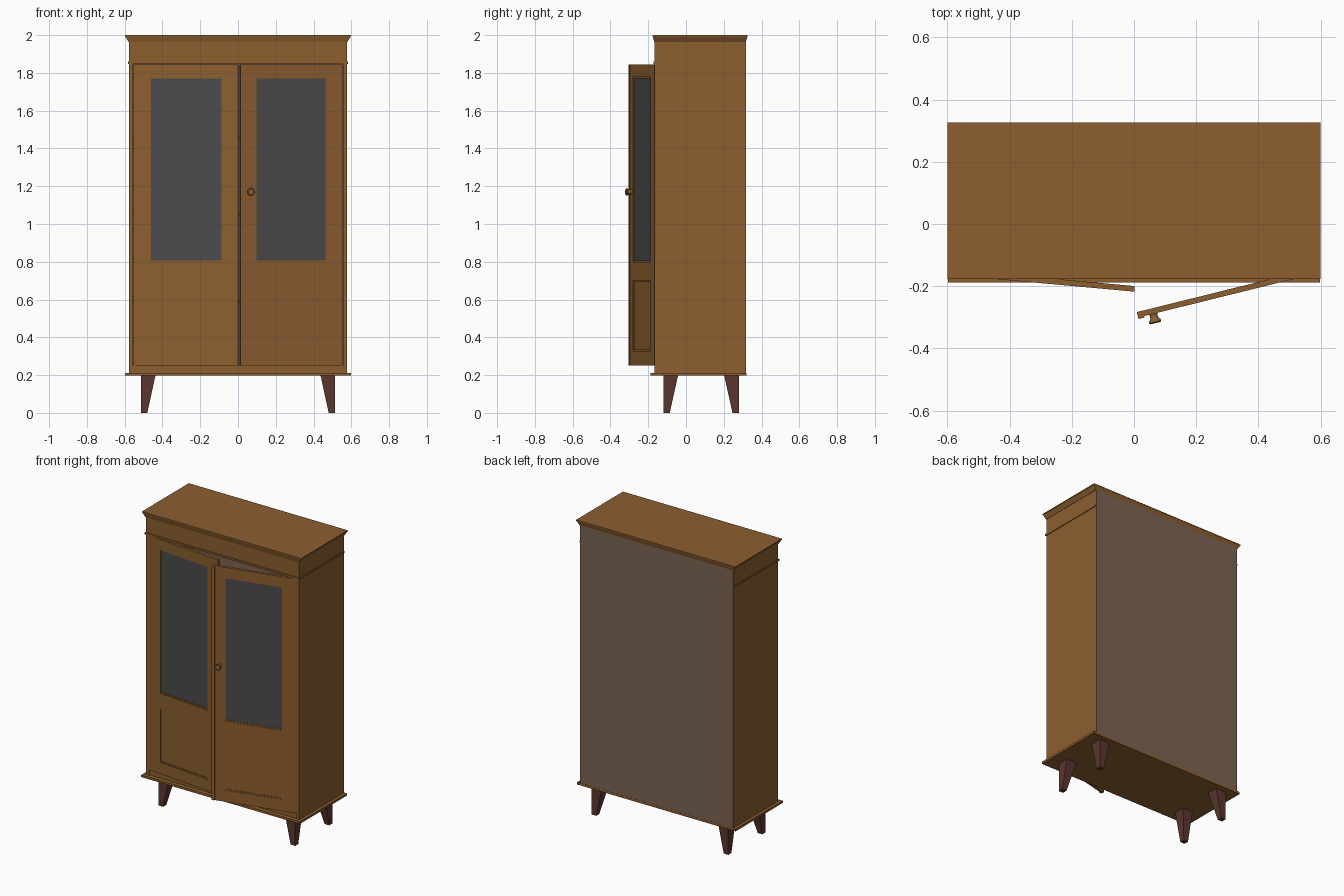
import bpy, bmesh, math
from mathutils import Matrix, Vector

if "Cube" in bpy.data.objects:
    bpy.data.objects.remove(bpy.data.objects["Cube"])


def material(name, rgb):
    m = bpy.data.materials.new(name)
    m.diffuse_color = (*rgb, 1)
    m.use_nodes = True
    m.node_tree.nodes["Principled BSDF"].inputs["Base Color"].default_value = m.diffuse_color
    return m


WOOD = material("warm wood", (0.262, 0.114, 0.028))
PANEL = material("grey brown backing", (0.205, 0.128, 0.086))
GLASS = material("dark glass", (0.070, 0.070, 0.070))
LEG = material("dark leg wood", (0.105, 0.037, 0.029))


def frustum(bm, lo, hi):
    """Closed block between two rectangles (x0, x1, y0, y1, z)."""
    rings = []
    for x0, x1, y0, y1, z in (lo, hi):
        rings.append([bm.verts.new(p) for p in
                      ((x0, y0, z), (x1, y0, z), (x1, y1, z), (x0, y1, z))])
    a, b = rings
    bm.faces.new(a[::-1])
    bm.faces.new(b)
    for i in range(4):
        j = (i + 1) % 4
        bm.faces.new((a[i], a[j], b[j], b[i]))


def block(bm, x0, x1, y0, y1, z0, z1):
    frustum(bm, (x0, x1, y0, y1, z0), (x0, x1, y0, y1, z1))


def finish(name, bm, mat, matrix=None):
    if matrix is not None:
        bm.transform(matrix)
    bmesh.ops.recalc_face_normals(bm, faces=bm.faces[:])
    me = bpy.data.meshes.new(name)
    bm.to_mesh(me)
    bm.free()
    me.materials.append(mat)
    ob = bpy.data.objects.new(name, me)
    bpy.context.collection.objects.link(ob)
    return ob


def box(name, mat, *dims, matrix=None):
    bm = bmesh.new()
    block(bm, *dims)
    return finish(name, bm, mat, matrix)


FRONT, BACK, HALF = -0.167, 0.316, 0.577

# carcass
box("base_board", WOOD, -0.597, 0.597, -0.188, 0.319, 0.197, 0.212)
for s, side in ((-1, "left"), (1, "right")):
    x0, x1 = sorted((s * HALF, s * 0.555))
    box(side + "_side", WOOD, x0, x1, FRONT, BACK, 0.212, 1.85)
box("bottom_rail", WOOD, -0.555, 0.555, -0.160, 0.30, 0.212, 0.25)
box("back_panel", PANEL, -0.575, 0.575, 0.306, 0.318, 0.212, 1.972)
for i, z in enumerate((0.59, 1.05, 1.455)):
    box("shelf_%d" % (i + 1), WOOD, -0.555, 0.555, -0.125, 0.306, z - 0.008, z + 0.008)

# frieze, thin moulding and flared cornice
box("frieze", WOOD, -HALF, HALF, FRONT, BACK, 1.855, 1.965)
box("moulding", WOOD, -0.582, 0.582, -0.173, 0.316, 1.847, 1.859)
bm = bmesh.new()
frustum(bm, (-0.579, 0.579, -0.168, 0.317, 1.963), (-0.597, 0.597, -0.176, 0.325, 1.993))
block(bm, -0.599, 0.599, -0.177, 0.326, 1.993, 2.0)
finish("cornice", bm, WOOD)

# tapered legs, straight on the outer corner sides
for s, side in ((-1, "left"), (1, "right")):
    for front, ya, top_y, low_y in (("front", -0.12, -0.042, -0.086), ("back", 0.28, 0.202, 0.246)):
        def rect(xi, yi, z):
            xs, ys = sorted((s * 0.514, s * xi)), sorted((ya, yi))
            return (*xs, *ys, z)
        bm = bmesh.new()
        frustum(bm, rect(0.480, low_y, 0.0), rect(0.437, top_y, 0.198))
        finish("%s_%s_leg" % (front, side), bm, LEG)

# doors: local x runs from the hinge, local -y is the outside
W, Z0, Z1, T = 0.556, 0.25, 1.845, 0.018
U0, U1 = 0.084, 0.476


def door_matrix(s, degrees):
    a = math.radians(degrees)
    along = Vector((-s * math.cos(a), -math.sin(a), 0))
    inward = Vector((-s * math.sin(a), math.cos(a), 0))
    m = Matrix.Identity(4)
    for r in range(3):
        m[r][0], m[r][1] = along[r], inward[r]
        m[r][3] = (s * 0.553, FRONT, 0)[r]
    return m


def bead(bm, z0, z1, w=0.008, y=0.003):
    block(bm, U0, U0 + w, y, T, z0, z1)
    block(bm, U1 - w, U1, y, T, z0, z1)
    block(bm, U0 + w, U1 - w, y, T, z0, z0 + w)
    block(bm, U0 + w, U1 - w, y, T, z1 - w, z1)


for s, side, angle in ((-1, "left", 5.2), (1, "right", 13.9)):
    m = door_matrix(s, angle)
    bm = bmesh.new()
    block(bm, 0, U0, 0, T, Z0, Z1)
    block(bm, U1, W, 0, T, Z0, Z1)
    for z0, z1 in ((Z0, 0.328), (0.70, 0.798), (1.778, Z1)):
        block(bm, U0, U1, 0, T, z0, z1)
    if s > 0:  # closing strip on the free edge
        block(bm, W - 0.02, W, -0.005, 0, Z0, Z1)
    finish(side + "_door_frame", bm, WOOD, m)
    bm = bmesh.new()
    bead(bm, 0.328, 0.70)
    bead(bm, 0.798, 1.778)
    finish(side + "_door_beading", bm, WOOD, m)
    box(side + "_door_panel", WOOD, U0, U1, 0.006, 0.014, 0.328, 0.70, matrix=m)
    box(side + "_door_glass", GLASS, U0, U1, 0.006, 0.012, 0.798, 1.778, matrix=m)

# turned knob on the right door
profile = [(0.014, 0.001), (0.012, -0.006), (0.013, -0.014), (0.019, -0.022),
           (0.020, -0.027), (0.016, -0.031)]
bm = bmesh.new()
N = 20
rings = [[bm.verts.new((0.506 + r * math.cos(2 * math.pi * i / N), y,
                        1.17 + r * math.sin(2 * math.pi * i / N))) for i in range(N)]
         for r, y in profile]
for a, b in zip(rings, rings[1:]):
    for i in range(N):
        j = (i + 1) % N
        bm.faces.new((a[i], a[j], b[j], b[i]))
bm.faces.new(rings[0])
bm.faces.new(rings[-1])
knob = finish("door_knob", bm, WOOD, door_matrix(1, 13.9))
bpy.context.view_layer.objects.active = knob
knob.select_set(True)
bpy.ops.object.shade_smooth_by_angle(angle=math.radians(40))
